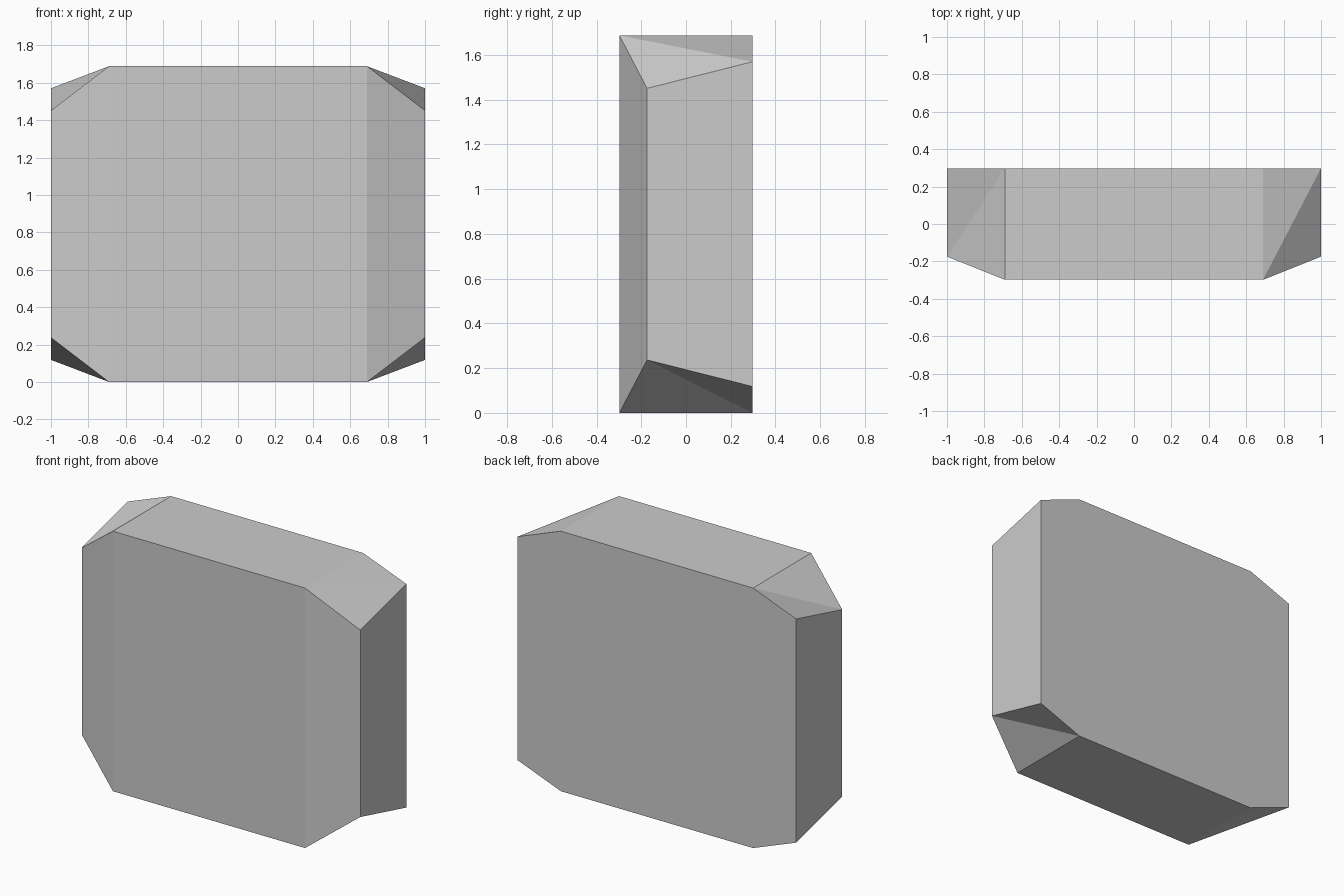
import bpy, bmesh

if "Cube" in bpy.data.objects:
    bpy.data.objects.remove(bpy.data.objects["Cube"])

TOP, MID, HALF_X, INNER_X, DEPTH = 1.688, 0.844, 1.0, 0.69, 0.298


def octagon(bm, inner_y, outer_y, outer_half_height):
    """Eight-point outline; the outer side points can sit at another depth."""
    h = outer_half_height
    pts = [(INNER_X, inner_y, 0), (HALF_X, outer_y, MID - h),
           (HALF_X, outer_y, MID + h), (INNER_X, inner_y, TOP)]
    pts += [(-x, y, z) for x, y, z in reversed(pts)]
    return [bm.verts.new(p) for p in pts]


bm = bmesh.new()
front = octagon(bm, -DEPTH, -0.174, 0.607)
back = octagon(bm, DEPTH, DEPTH, 0.726)

# Front: flat centre panel and two swept-back cheeks
for ids in ((0, 3, 4, 7), (0, 1, 2, 3), (4, 5, 6, 7)):
    bm.faces.new([front[i] for i in ids])

# Flat back
bm.faces.new(back[::-1])

# Rim: quads on the straight sides, split twisted facets at the corners
for i in range(8):
    j = (i + 1) % 8
    if i % 2 == 0:
        bm.faces.new((front[i], front[j], back[i]))
        bm.faces.new((front[j], back[j], back[i]))
    else:
        bm.faces.new((front[i], front[j], back[j], back[i]))

bmesh.ops.recalc_face_normals(bm, faces=bm.faces)
mesh = bpy.data.meshes.new("chamfered_block")
bm.to_mesh(mesh)
bm.free()
bpy.context.collection.objects.link(bpy.data.objects.new("chamfered_block", mesh))
